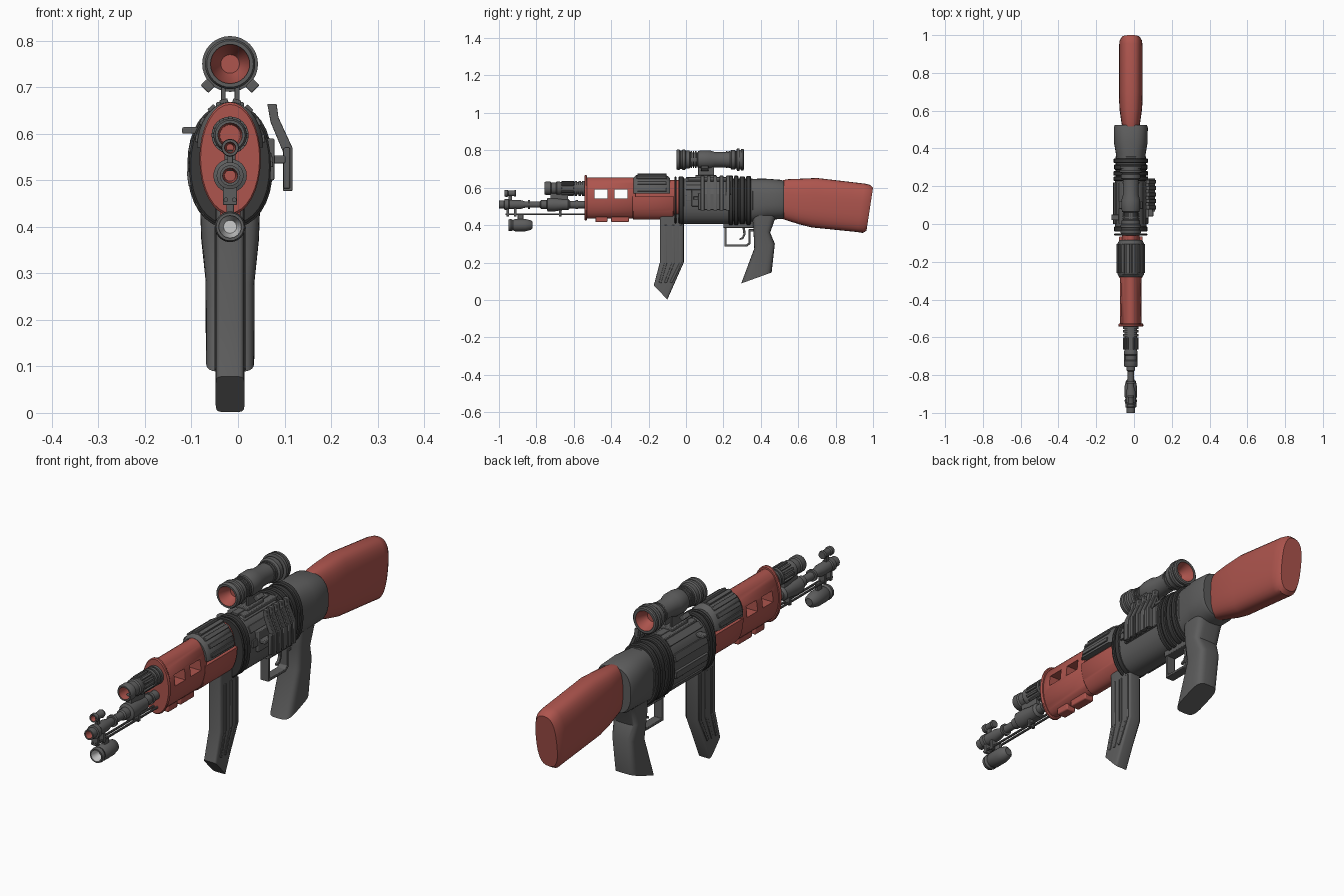
import bpy, bmesh, math
from mathutils import Vector

if "Cube" in bpy.data.objects:
    bpy.data.objects.remove(bpy.data.objects["Cube"])

CX = -0.017  # centre plane of the body


def material(name, col):
    m = bpy.data.materials.new(name)
    m.diffuse_color = (*col, 1)
    m.use_nodes = True
    m.node_tree.nodes["Principled BSDF"].inputs["Base Color"].default_value = m.diffuse_color
    return m


RED = material("red", (0.42, 0.09, 0.075))
GREY = material("gunmetal", (0.11, 0.11, 0.11))
DARK = material("dark_rubber", (0.04, 0.04, 0.04))
PALE = material("pale_glass", (0.75, 0.75, 0.75))


def finish(name, bm, mat, bevel=0):
    bmesh.ops.recalc_face_normals(bm, faces=bm.faces)
    me = bpy.data.meshes.new(name)
    bm.to_mesh(me)
    bm.free()
    me.materials.append(mat)
    ob = bpy.data.objects.new(name, me)
    bpy.context.collection.objects.link(ob)
    if bevel:
        b = ob.modifiers.new("bevel", "BEVEL")
        b.width, b.segments = bevel, 2
    return ob


def loft(name, secs, mat=GREY, p=2, n=32, arc=(0, 1), lining=None, k=2, both=False, x=CX):
    """Superellipse rings; each section is (y, z, y2, z2, half_width): two opposite points plus width."""
    bm = bmesh.new()
    full = arc == (0, 1)
    rings = []
    for y1, z1, y2, z2, w in secs:
        a, b = Vector((x, y1, z1)), Vector((x, y2, z2))
        c, h = (a + b) / 2, (a - b) / 2
        ring = []
        for i in range(n if full else n + 1):
            t = 2 * math.pi * (arc[0] + (arc[1] - arc[0]) * i / n)
            f = lambda v: math.copysign(abs(v) ** (2 / p), v)
            ring.append(bm.verts.new(c + h * f(math.sin(t)) + Vector((w * f(math.cos(t)), 0, 0))))
        rings.append(ring)
    lined, last = [], len(rings) - 1
    for j in range(last):
        A, B = rings[j], rings[j + 1]
        for i in range(len(A)):
            q = (i + 1) % len(A)
            face = bm.faces.new((A[i], A[q], B[q], B[i]))
            if lining and (j < k or (both and j >= last - k)):
                lined.append(face)
    caps = [bm.faces.new(rings[0]), bm.faces.new(rings[-1])]
    if lining:
        lined += caps if both else caps[:1]
    for f in lined:
        f.material_index = 1
    ob = finish(name, bm, mat)
    if lining:
        ob.data.materials.append(lining)
    return ob


def lathe(name, prof, z, mat=GREY, n=24, **kw):
    return loft(name, [(y, z + r, y, z - r, r) for y, r in prof], mat, n=n, **kw)


def oval(name, y0, y1, z0, z1, w, mat=GREY, ch=0.004, **kw):
    e = (z1 - z0) / 2 * 0.04
    return loft(name, [(y0, z1 - e, y0, z0 + e, w * .96), (y0 + ch, z1, y0 + ch, z0, w),
                       (y1 - ch, z1, y1 - ch, z0, w), (y1, z1 - e, y1, z0 + e, w * .96)], mat, **kw)


def prism(name, pts, a, b, mat=GREY, axis="x", bevel=0):
    """Extrude an outline: (y, z) points along x, or (x, z) points along y."""
    bm = bmesh.new()
    put = (lambda u, v, d: (d, u, v)) if axis == "x" else (lambda u, v, d: (u, d, v))
    A = [bm.verts.new(put(u, v, a)) for u, v in pts]
    B = [bm.verts.new(put(u, v, b)) for u, v in pts]
    bm.faces.new(A)
    bm.faces.new(B)
    for i in range(len(A)):
        q = (i + 1) % len(A)
        bm.faces.new((A[i], A[q], B[q], B[i]))
    return finish(name, bm, mat, bevel)


def box(name, x, y, z, mat=GREY, bevel=0.003):
    return prism(name, [(y[0], z[0]), (y[1], z[0]), (y[1], z[1]), (y[0], z[1])], x[0], x[1], mat, bevel=bevel)


def around(name, count, y, zc, rx, rz, size, start=0, end=1, mat=GREY):
    """Lengthwise ribs spread around an ellipse."""
    for i in range(count):
        t = 2 * math.pi * (start + (end - start) * i / count)
        r = box(f"{name}_{i+1}", (-size[0] / 2, size[0] / 2), y, (-size[1] / 2, size[1] / 2), mat, 0.002)
        r.location = (CX + rx * math.cos(t), 0, zc + rz * math.sin(t))
        r.rotation_euler.y = -math.atan2(rx * math.sin(t), rz * math.cos(t))
        r.rotation_euler.y = -math.atan2(math.sin(t) / rz, math.cos(t) / rx)


# Stock and rear housing
loft("stock", [(.51, .638, .51, .435, .045), (.54, .645, .54, .425, .05), (.61, .648, .61, .403, .06),
               (.70, .652, .67, .388, .063), (.955, .622, .915, .363, .063), (.985, .615, .945, .358, .06),
               (1.0, .60, .965, .37, .05)], RED, p=2.7)
loft("rear_housing", [(.33, .645, .33, .415, .075), (.38, .648, .38, .42, .08), (.43, .648, .43, .43, .089),
                      (.51, .642, .51, .432, .09), (.525, .635, .525, .438, .085)], p=2.6)

# Receiver with rings and lengthwise ribs
oval("receiver", -.03, .25, .405, .65, .084, p=2.3)
for i, (a, b, g) in enumerate([(-.062, -.05, 0), (-.04, -.012, 0), (.228, .252, .004), (.256, .28, .004),
                               (.287, .315, 0), (.322, .347, .003)]):
    oval(f"receiver_ring_{i+1}", a, b, .401 - g, .660 + g, .088 + g, DARK, p=2.2)
oval("ring_core", .2, .36, .415, .648, .08, p=2.3)
around("receiver_rib", 5, (.0, .22), .528, .083, .12, (.02, .032), .25, .72)
around("right_rib", 3, (.0, .22), .528, .083, .118, (.018, .03), .02, .27)
box("top_panel", (CX - .042, CX + .042), (.01, .24), (.62, .655))
box("cocking_handle", (-.12, -.08), (.02, .05), (.60, .614))

# Handguard with two through windows
guard = oval("handguard", -.535, -.27, .435, .655, .058, RED)
for y in (-.49, -.383):
    cut = box("window_cutter", (-.2, .2), (y, y + .07), (.543, .59), RED, 0)
    cut.hide_render = cut.hide_viewport = True
    m = guard.modifiers.new("window", "BOOLEAN")
    m.object, m.operation, m.solver = cut, "DIFFERENCE", "EXACT"
oval("handguard_flange", -.543, -.528, .425, .668, .066, RED)
oval("handguard_core", -.28, -.02, .45, .64, .046, RED)
oval("lower_handguard", -.285, -.065, .43, .675, .062, RED, arc=(.5, 1))
for y0, y1 in ((-.485, -.42), (-.40, -.305)):
    box("underside_pad", (CX - .022, CX + .022), (y0, y1), (.416, .45), RED, .005)

# Ribbed upper cover
loft("upper_cover", [(-.28, .655, -.28, .485, .062), (-.265, .668, -.265, .472, .071),
                     (-.105, .668, -.105, .472, .071), (-.085, .65, -.085, .49, .06)], arc=(0, .5))
around("cover_rib", 8, (-.26, -.105), .57, .07, .1, (.012, .018), .03, .53)

# Upper barrel, lined red
lathe("upper_barrel", [(-.66, .022), (-.752, .026), (-.757, .026), (-.757, .032), (-.75, .036), (-.725, .036), (-.72, .031),
                       (-.695, .031), (-.69, .036), (-.675, .036), (-.67, .033), (-.53, .033)], .597, lining=RED)
around("barrel_flute", 12, (-.665, -.60), .597, .034, .034, (.012, .01))
for i, y in enumerate((-.595, -.575, -.555)):
    lathe(f"barrel_band_{i+1}", [(y, .033), (y, .04), (y + .013, .04), (y + .013, .033)], .597)

# Lower barrel with muzzle and gas block
lathe("lower_barrel", [(-.93, .012), (-.995, .016), (-1.0, .016), (-1.0, .022), (-.972, .022), (-.97, .029), (-.95, .029),
                       (-.945, .025), (-.89, .025), (-.86, .017), (-.78, .017), (-.775, .023), (-.745, .023),
                       (-.74, .036), (-.70, .036), (-.66, .03), (-.63, .03), (-.62, .02), (-.53, .02)], .51, lining=RED)
for i, y in enumerate((-.845, -.725, -.645, -.59)):
    lathe(f"lower_barrel_band_{i+1}", [(y, .016), (y, .025), (y + .012, .025), (y + .012, .016)], .51)
box("gas_block", (CX - .012, CX + .012), (-.725, -.63), (.51, .58))

# Front sight above the muzzle
lathe("front_sight", [(-.94, .008), (-.966, .012), (-.97, .012), (-.97, .018), (-.955, .019), (-.95, .015), (-.92, .015),
                      (-.915, .018), (-.908, .016)], .57, n=16, lining=RED)
box("front_sight_post", (CX - .006, CX + .006), (-.95, -.93), (.52, .565), bevel=.001)

# Cleaning rods and torch
for i, dx in enumerate((-.009, .009)):
    lathe(f"under_rod_{i+1}", [(-.965, .005), (-.53, .005)], .458, n=10, x=CX + dx)
for y in (-.96, -.92, -.68):
    box("rod_clamp", (CX - .015, CX + .015), (y, y + .014), (.447, .495), bevel=.002)
box("torch_mount", (CX - .008, CX + .008), (-.90, -.87), (.42, .46))
lathe("torch", [(-.91, .014), (-.945, .024), (-.95, .024), (-.95, .03), (-.935, .033), (-.925, .028), (-.915, .033),
                (-.86, .033), (-.83, .026), (-.82, .016)], .40, lining=PALE)

# Scope with lenses at both ends
lathe("scope", [(.0, .02), (-.045, .042), (-.052, .042), (-.052, .05), (-.046, .054), (-.035, .054), (-.03, .049),
                (-.022, .049), (-.018, .054), (-.005, .054), (0, .048), (.018, .048), (.025, .037), (.06, .037),
                (.065, .046), (.085, .05), (.125, .05), (.155, .041), (.235, .041), (.242, .052), (.262, .052),
                (.264, .047), (.27, .047), (.272, .06), (.285, .06), (.287, .052), (.293, .052), (.295, .058),
                (.305, .058), (.309, .053), (.309, .043), (.302, .043), (.26, .02)], .75, n=32, lining=RED, both=True)
for i, y in enumerate((.025, .037, .049, .215, .227)):
    lathe(f"scope_band_{i+1}", [(y, .036), (y, .045), (y + .007, .045), (y + .007, .036)], .75)
for s in (-1, 1):
    box("scope_foot", sorted((CX + s * .01, CX + s * .02)), (.065, .15), (.64, .72), bevel=.002)
    knob = box("scope_knob", (-.01, .01), (.08, .12), (-.012, .012))
    knob.location = (CX + s * .048, 0, .703)
    knob.rotation_euler.y = s * math.pi / 4
box("scope_rail", (CX - .03, CX + .03), (.05, .16), (.645, .668))

# Louvred device on the right side
lou = [(.063, .664), (.083, .664), (.087, .635), (.117, .57), (.117, .477), (.097, .477), (.097, .56), (.07, .625)]
for i in range(5):
    y = .078 + i * .034
    prism(f"louvre_{i+1}", lou, y, y + .02, axis="y", bevel=.002)
box("louvre_plate", (.098, .112), (.065, .225), (.482, .57))
prism("louvre_back", [(.075, .625), (.082, .632), (.11, .57), (.1, .563)], .08, .24, axis="y")
for y in (.04, .14):
    box("louvre_arm", (.05, .102), (y, y + .05), (.536, .553))
box("louvre_base", (.045, .078), (.03, .235), (.50, .59))

# Magazine, grip, trigger
loft("magazine", [(-.14, .46, -.012, .46, .031), (-.14, .2, -.012, .2, .031), (-.172, .078, -.1, .002, .031)], p=7)
for s in (-1, 1):
    for y in (-.115, -.075, -.035):
        prism("magazine_rib", [(y, .40), (y + .014, .40), (y + .014, .2), (y * .72 - .05, .09), (y * .72 - .062, .095), (y, .2)],
              *sorted((CX + s * .028, CX + s * .034)), bevel=.002)
loft("grip", [(.36, .50, .51, .50, .066), (.355, .43, .475, .43, .064), (.36, .385, .45, .36, .062),
              (.365, .275, .475, .30, .053), (.295, .088, .458, .147, .052)], p=4)
prism("trigger_guard", [(.205, .42), (.205, .285), (.325, .285), (.345, .30), (.345, .365), (.37, .365), (.37, .378), (.335, .378),
                        (.335, .305), (.32, .296), (.217, .296), (.217, .42)], CX - .02, CX + .02, bevel=.002)
box("guard_top", (CX - .024, CX + .024), (.2, .37), (.385, .42))
prism("trigger", [(.30, .40), (.315, .40), (.318, .35), (.305, .325), (.285, .32), (.285, .328), (.30, .335), (.307, .352)],
      CX - .006, CX + .006, bevel=.001)

# Smooth shading with sharp edges kept
for ob in bpy.data.objects:
    if not ob.hide_viewport:
        ob.select_set(True)
        bpy.context.view_layer.objects.active = ob
bpy.ops.object.shade_smooth_by_angle(angle=math.radians(35))
